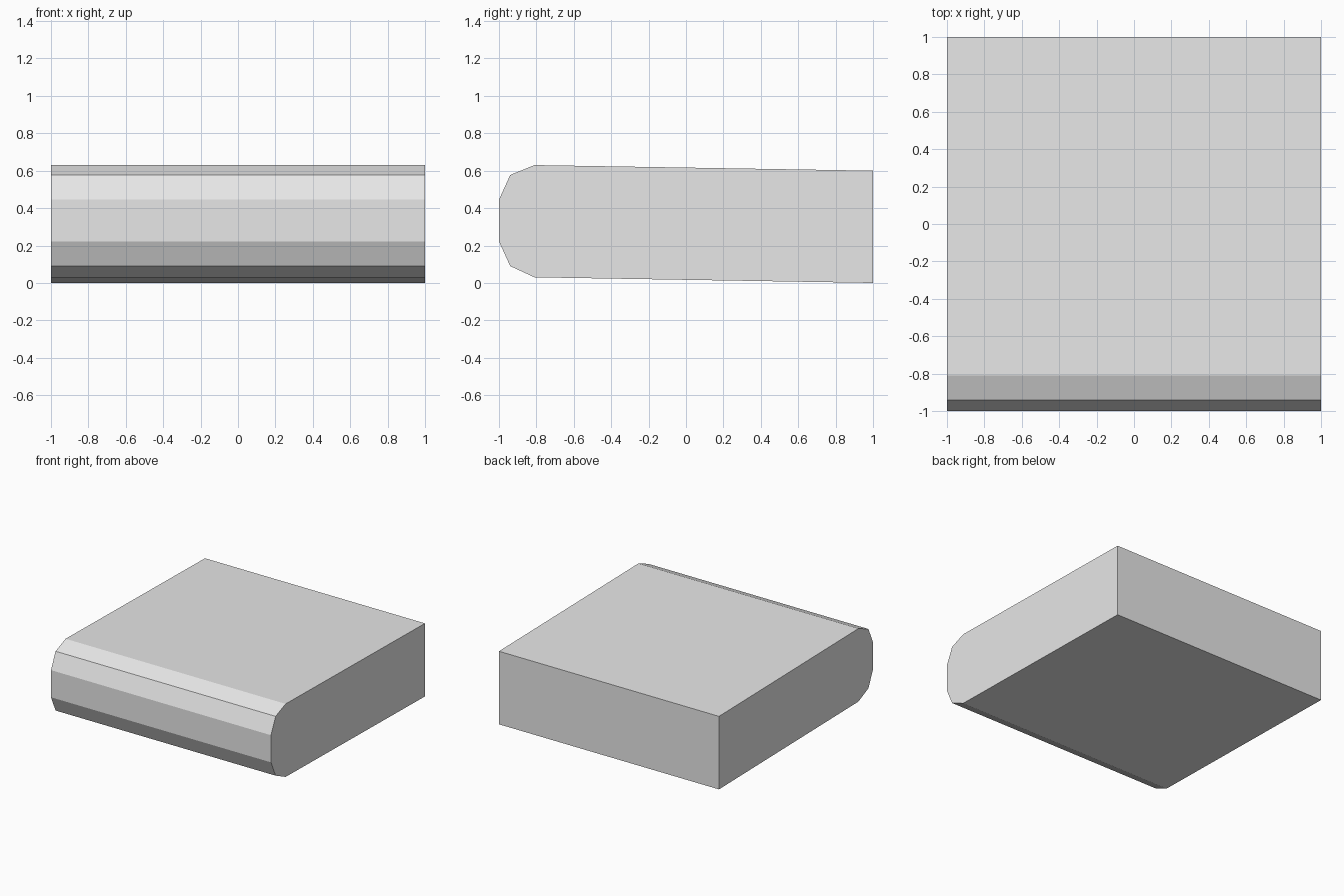
import bpy
import bmesh
from mathutils import Vector

cube = bpy.data.objects.get("Cube")
if cube:
    bpy.data.objects.remove(cube, do_unlink=True)

# Single plain grey
grey = bpy.data.materials.new("plain_grey")
grey.use_nodes = True
colour = (0.8, 0.8, 0.8, 1.0)
grey.diffuse_color = colour
grey.node_tree.nodes["Principled BSDF"].inputs["Base Color"].default_value = colour

# Side profile (y, z): flat back, gently sloping top and bottom, faceted front
profile = [(1, 0), (1, 0.6), (-0.81, 0.63), (-0.94, 0.577),
           (-1, 0.445), (-1, 0.222), (-0.94, 0.09), (-0.81, 0.03)]

# Extrude the profile across the full width
bm = bmesh.new()
side = bm.faces.new([bm.verts.new((-1, y, z)) for y, z in profile])
swept = bmesh.ops.extrude_face_region(bm, geom=[side], use_keep_orig=True)
new_verts = [g for g in swept["geom"] if isinstance(g, bmesh.types.BMVert)]
bmesh.ops.translate(bm, verts=new_verts, vec=Vector((2, 0, 0)))
bmesh.ops.recalc_face_normals(bm, faces=bm.faces)

mesh = bpy.data.meshes.new("rounded_front_block")
bm.to_mesh(mesh)
bm.free()
mesh.materials.append(grey)
block = bpy.data.objects.new("rounded_front_block", mesh)
bpy.context.collection.objects.link(block)
